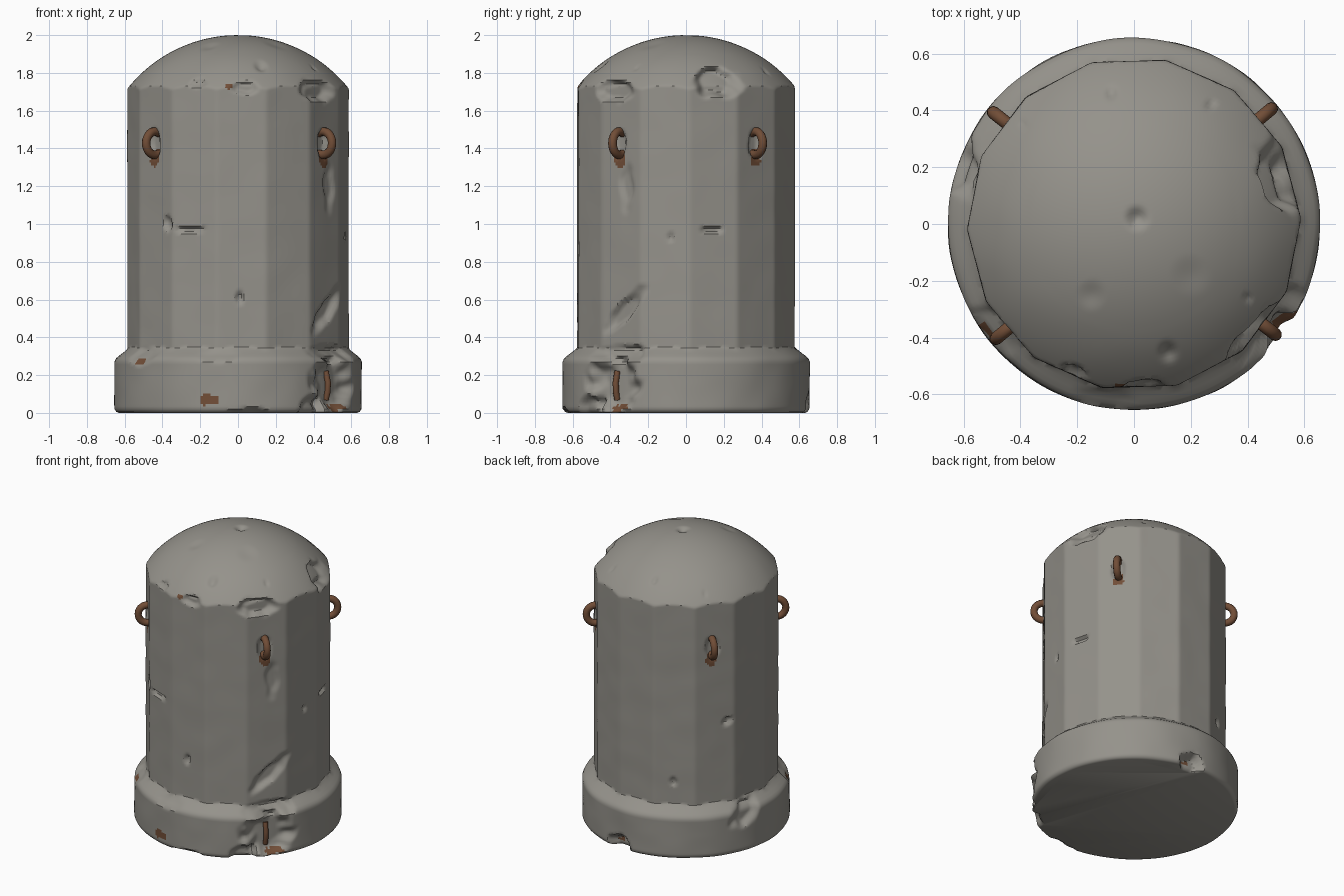
import bpy, bmesh, math
from mathutils import Vector, noise

if "Cube" in bpy.data.objects:
    bpy.data.objects.remove(bpy.data.objects["Cube"])

def material(name, rgb):
    m = bpy.data.materials.new(name)
    m.diffuse_color = (*rgb, 1)
    m.use_nodes = True
    m.node_tree.nodes["Principled BSDF"].inputs["Base Color"].default_value = m.diffuse_color
    return m

concrete = material("grey concrete", (0.30, 0.288, 0.258))
rust = material("brown rust", (0.165, 0.075, 0.038))

SEGS, SIDES, CORNER = 294, 14, math.radians(79)
RINGS = [40, 141.6, 219.7, -38]

# damage: angle deg, z, half width, half height, depth, tilt deg
DENTS = [
    (-37, 0.15, 0.20, 0.17, 0.065, 0), (-52, 0.02, 0.10, 0.09, 0.04, 0),
    (-35, 0.31, 0.20, 0.05, 0.035, 0),                    # broken base corner
    (-35, 0.54, 0.19, 0.055, 0.032, 43),                  # diagonal scrape
    (18, 1.75, 0.16, 0.09, 0.06, 0), (-42, 1.71, 0.15, 0.065, 0.045, 0),
    (-86, 1.725, 0.09, 0.04, 0.025, 0), (-112, 1.74, 0.06, 0.025, 0.018, 0),
    (-116, 0.97, 0.10, 0.017, 0.018, 0), (-130, 1.0, 0.035, 0.05, 0.022, 20),
    (14, 0.97, 0.07, 0.02, 0.02, 0), (-89, 0.61, 0.022, 0.04, 0.018, 0),
    (-8, 0.93, 0.02, 0.025, 0.012, 0), (152, 0.90, 0.05, 0.03, 0.02, 25),
    (117, 0.5, 0.025, 0.035, 0.015, 0), (-33, 1.2, 0.05, 0.16, 0.015, 0),
    (161, 0.26, 0.14, 0.08, 0.04, 20), (84, 0.03, 0.10, 0.07, 0.06, 0),
    (-143, 0.30, 0.12, 0.05, 0.02, 0), (-85, 0.0, 0.12, 0.03, 0.025, 0),
    (-100, 0.3, 0.14, 0.035, 0.012, 0),
] + [(a, 1.42, 0.05, 0.09, 0.025, 0) for a in RINGS]
# dome pits: x, y, radius, depth
PITS = [(0.01, 0.02, 0.05, 0.022), (-0.08, 0.46, 0.03, 0.015),
        (0.27, 0.42, 0.025, 0.012), (0.12, -0.45, 0.045, 0.02),
        (-0.15, -0.25, 0.06, 0.008), (0.40, -0.26, 0.02, 0.012),
        (0.2, -0.18, 0.08, 0.006), (-0.39, 0.35, 0.02, 0.01)]
# rust stains: angle deg, z, half width, half height
STAINS = [(-103.5, 0.07, 0.052, 0.027), (-144, 0.27, 0.04, 0.018),
          (-33, 0.03, 0.05, 0.02), (-95, 1.73, 0.017, 0.015), (82, 0.04, 0.025, 0.015)
          ] + [(a, 1.345, 0.035, 0.045) for a in RINGS]

def local(x, y, z, ang, z0):
    a = math.atan2(y, x) - math.radians(ang)
    a = (a + math.pi) % (2 * math.pi) - math.pi
    return a * math.hypot(x, y), z - z0

def prism_radius(a):
    step = 2 * math.pi / SIDES
    d = (a - CORNER) % step - step / 2
    return min(0.573 / math.cos(d), 0.586)

# profile rows, (radius, z)
profile = [(0.632, 0), (0.645, 0.006), (0.654, 0.02)]
profile += [(0.655, 0.02 + 0.25 * i / 18) for i in range(1, 19)]
profile += [(0.648, 0.287), (0.635, 0.30), (0.615, 0.315), (0.595, 0.331), (0.58, 0.343)]
profile += [(None, 0.35 + 1.31 * i / 90) for i in range(91)]
profile += [(None, 1.66 + 0.01 * i) for i in range(1, 10)]
R, ZC = 0.747, 1.253
for i in range(1, 44):                                     # domed cap
    z_r = 0.56 * (1 - i / 44)
    profile.append((z_r, ZC + math.sqrt(R * R - z_r * z_r)))

def body_point(r, z, a):
    if r is None or z > 1.6:
        sphere = math.sqrt(max(0, R * R - (z - ZC) ** 2)) if z > 1.66 else 9
        r = min(prism_radius(a), sphere)
    elif 0.31 < z < 0.35:
        r = max(r, prism_radius(a))
    x, y = r * math.cos(a), r * math.sin(a)
    wob = noise.noise(Vector((x, y, z)) * 6)
    if z < 1.9:
        push = 0.004 * (wob - 0.2) if z < 0.34 else 0.002 * wob
        for ang, z0, w, h, depth, tilt in DENTS:
            u, v = local(x, y, z, ang, z0)
            if abs(u) > 0.35 or abs(v) > 0.35:
                continue
            c, s = math.cos(math.radians(tilt)), math.sin(math.radians(tilt))
            d = math.hypot((u * c + v * s) / w, (v * c - u * s) / h)
            d += 0.25 * noise.noise(Vector((x, y, z)) * 14)
            t = min(1, max(0, (1 - d) * 1.9))
            push -= depth * t * t * (3 - 2 * t)
        f = 1 + max(push, -0.085) / r
        x, y = x * f, y * f
    if z > 1.7:
        for px, py, pr, depth in PITS:
            t = max(0, 1 - math.hypot(x - px, y - py) / pr)
            z -= depth * t * t * (3 - 2 * t)
    return x, y, z

# concrete body: base, faceted shaft and dome in one skin
bm = bmesh.new()
rows = [[bm.verts.new(body_point(r, z, 2 * math.pi * j / SEGS)) for j in range(SEGS)]
        for r, z in profile]
for lo, hi in zip(rows, rows[1:]):
    for j in range(SEGS):
        k = (j + 1) % SEGS
        bm.faces.new((lo[j], lo[k], hi[k], hi[j]))
bm.faces.new(rows[0][::-1])
tip = bm.verts.new((0, 0, 1.985))
for j in range(SEGS):
    bm.faces.new((rows[-1][j], rows[-1][(j + 1) % SEGS], tip))
# rust stains by position
for f in bm.faces:
    c = f.calc_center_median()
    if len(f.verts) != 4 or c.z > 1.76:
        continue
    for ang, z0, w, h in STAINS:
        u, v = local(c.x, c.y, c.z, ang, z0)
        if abs(u) < 0.1 and math.hypot(u / w, v / h) + 0.5 * noise.noise(c * 25) < 1:
            f.material_index = 1

def finish(ob, angle=35):
    bpy.ops.object.select_all(action='DESELECT')
    ob.select_set(True)
    bpy.context.view_layer.objects.active = ob
    if ob.type == 'CURVE':
        bpy.ops.object.convert(target='MESH')
        ob = bpy.context.object
    bpy.ops.object.shade_smooth_by_angle(angle=math.radians(angle))

me = bpy.data.meshes.new("concrete_body")
bm.to_mesh(me)
bm.free()
me.materials.append(concrete)
me.materials.append(rust)
body = bpy.data.objects.new("concrete_body", me)
bpy.context.collection.objects.link(body)
finish(body)

def rod(name, points, radius):
    cu = bpy.data.curves.new(name, 'CURVE')
    cu.dimensions = '3D'
    cu.bevel_depth, cu.bevel_resolution, cu.use_fill_caps = radius, 3, True
    sp = cu.splines.new('POLY')
    sp.points.add(len(points) - 1)
    for p, co in zip(sp.points, points):
        p.co = (*co, 1)
    cu.materials.append(rust)
    ob = bpy.data.objects.new(name, cu)
    bpy.context.collection.objects.link(ob)
    finish(ob, 50)

# lifting loops, standing upright and bent back into the shaft
for i, ang in enumerate(RINGS):
    c, s = math.cos(math.radians(ang)), math.sin(math.radians(ang))
    pts = []
    for k in range(19):
        t = math.radians(125 - 250 * k / 18)
        r, z = 0.572 + 0.060 * math.cos(t), 1.428 + 0.062 * math.sin(t)
        pts.append((r * c, r * s, z))
    pts.append((0.53 * c, 0.53 * s, 1.345))
    rod("lifting_loop_%d" % (i + 1), pts, 0.023)

# exposed reinforcing bar in the broken base corner
a = math.radians(-38)
rod("exposed_bar", [((0.602 + o) * math.cos(a), (0.602 + o) * math.sin(a), z)
                    for o, z in ((-0.012, 0.07), (0, 0.11), (0.003, 0.16), (-0.012, 0.22))], 0.016)
